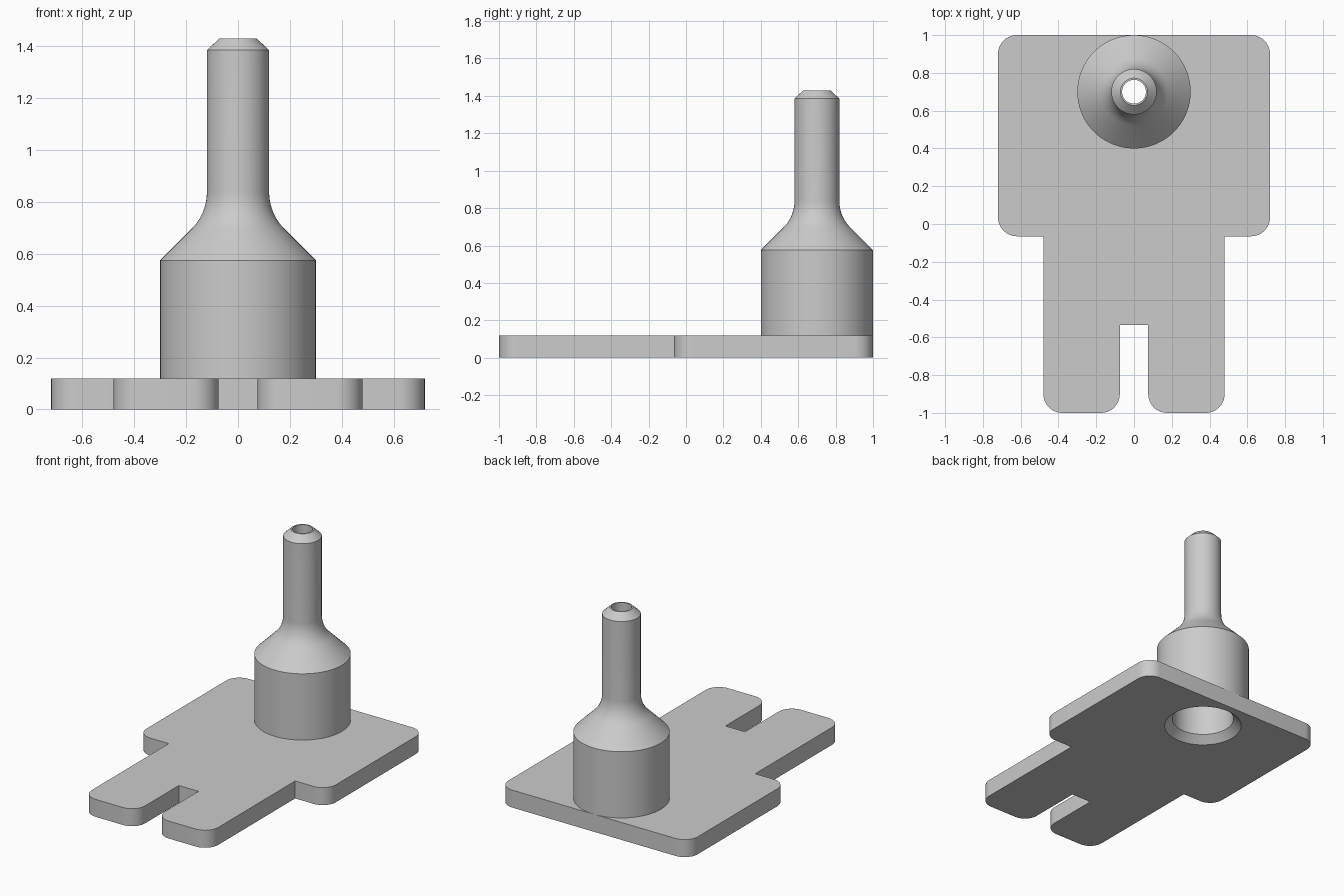
import bpy
import bmesh
from math import cos, sin, pi, radians, sqrt
from mathutils import Vector

if "Cube" in bpy.data.objects:
    bpy.data.objects.remove(bpy.data.objects["Cube"])

grey = bpy.data.materials.new("plain grey")
grey.use_nodes = True
grey.diffuse_color = (0.6, 0.6, 0.6, 1)
grey.node_tree.nodes["Principled BSDF"].inputs["Base Color"].default_value = (0.6, 0.6, 0.6, 1)

THICK = 0.12
AXIS = Vector((0, 0.7, 0))


def make_object(name, bm):
    bmesh.ops.recalc_face_normals(bm, faces=bm.faces[:])
    mesh = bpy.data.meshes.new(name)
    bm.to_mesh(mesh)
    bm.free()
    mesh.materials.append(grey)
    obj = bpy.data.objects.new(name, mesh)
    bpy.context.collection.objects.link(obj)
    return obj


def make_active(obj):
    bpy.ops.object.select_all(action='DESELECT')
    obj.select_set(True)
    bpy.context.view_layer.objects.active = obj


def smooth(obj):
    make_active(obj)
    bpy.ops.object.shade_smooth_by_angle(angle=radians(30))


def lathe(name, profile, steps=96):
    """Turn a closed (radius, height) profile around the tower axis."""
    bm = bmesh.new()
    verts = [bm.verts.new(AXIS + Vector((r, 0, z))) for r, z in profile]
    edges = [bm.edges.new((a, b)) for a, b in zip(verts, verts[1:] + verts[:1])]
    bmesh.ops.spin(bm, geom=verts + edges, cent=AXIS, axis=(0, 0, 1),
                   angle=2 * pi, steps=steps, use_merge=True)
    bmesh.ops.remove_doubles(bm, verts=bm.verts[:], dist=1e-5)
    return make_object(name, bm)


def fillet(r, z, radius, steps=10):
    """Arc blending a 45 degree cone into a vertical pipe that meet at (r, z)."""
    centre = z + radius * (sqrt(2) - 1)
    angles = [radians(225 - 45 * i / steps) for i in range(steps + 1)]
    return [(r + radius + radius * cos(a), centre + radius * sin(a)) for a in angles]


def rounded(corners, steps=10):
    """Outline with each (x, y, radius) right-angled corner rounded."""
    points = []
    for i, (x, y, radius) in enumerate(corners):
        p = Vector((x, y))
        if not radius:
            points.append(p)
            continue
        before = (Vector(corners[i - 1][:2]) - p).normalized() * radius
        after = (Vector(corners[(i + 1) % len(corners)][:2]) - p).normalized() * radius
        for k in range(steps + 1):
            a = pi / 2 * k / steps
            points.append(p + before * (1 - sin(a)) + after * (1 - cos(a)))
    return points


# Base plate: wide head, narrower tail with a central slot
half = [(0.075, -0.535, 0), (0.075, -1, 0.1), (0.48, -1, 0.1),
        (0.48, -0.065, 0), (0.72, -0.065, 0.1), (0.72, 1, 0.1)]
outline = rounded(half + [(-x, y, r) for x, y, r in reversed(half)])
bm = bmesh.new()
face = bm.faces.new([bm.verts.new((p.x, p.y, 0)) for p in outline])
extruded = bmesh.ops.extrude_face_region(bm, geom=[face])["geom"]
bmesh.ops.translate(bm, vec=(0, 0, THICK),
                    verts=[v for v in extruded if isinstance(v, bmesh.types.BMVert)])
plate = make_object("base_plate", bm)

# Chamfered hole through the plate
cutter = lathe("hole_cutter", [(0, -0.05), (0.3, -0.05), (0.2, 0.05), (0.2, 0.2), (0, 0.2)])
cutter.hide_render = True
cut = plate.modifiers.new("hole", 'BOOLEAN')
cut.operation = 'DIFFERENCE'
cut.solver = 'EXACT'
cut.object = cutter
make_active(plate)
bpy.ops.object.modifier_apply(modifier=cut.name)
bpy.data.objects.remove(cutter)
smooth(plate)

# Hollow nozzle: barrel, blended cone, pipe with chamfered tip, inner bore
outer = [(0.3, THICK), (0.3, 0.575)] + fillet(0.12, 0.755, 0.2) + [(0.12, 1.385), (0.072, 1.43)]
inner = [(0.063, 1.43), (0.063, 0.667), (0.2, 0.53), (0.2, THICK)]
smooth(lathe("nozzle", outer + inner))
